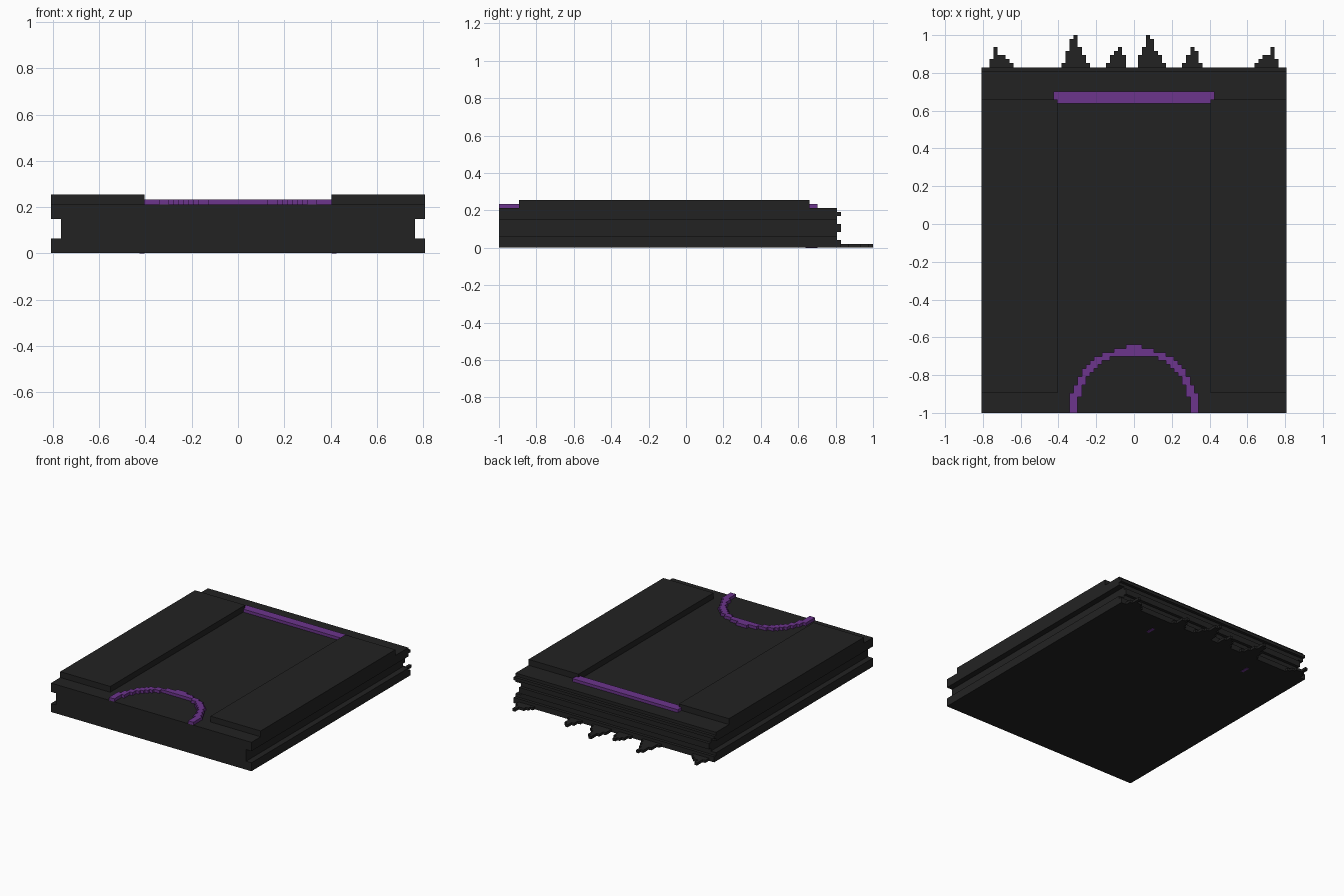
import bpy, bmesh
from mathutils import Matrix, Vector

V = 2 / 94                      # size of one block
BASE = 0.1                      # underside, in blocks, above the thin marks

cube = bpy.data.objects.get("Cube")
if cube:
    bpy.data.objects.remove(cube, do_unlink=True)


def material(name, rgb):
    mat = bpy.data.materials.new(name)
    mat.use_nodes = True
    color = (*rgb, 1)
    mat.diffuse_color = color
    bsdf = next(n for n in mat.node_tree.nodes if n.type == 'BSDF_PRINCIPLED')
    bsdf.inputs["Base Color"].default_value = color
    bsdf.inputs["Roughness"].default_value = 0.8
    return mat


charcoal = material("charcoal", (0.0165, 0.0165, 0.0165))
purple = material("purple", (0.15, 0.035, 0.265))


def blocks(name, boxes, mat):
    """One object from boxes (x0, x1, y0, y1, z0, z1) in blocks; y counts from the front."""
    bm = bmesh.new()
    for x0, x1, y0, y1, z0, z1 in boxes:
        lo = Vector((x0, y0 - 47, z0)) * V
        hi = Vector((x1, y1 - 47, z1)) * V
        size = Matrix.Diagonal((*(hi - lo), 1))
        bmesh.ops.create_cube(bm, size=1, matrix=Matrix.Translation((lo + hi) / 2) @ size)
    mesh = bpy.data.meshes.new(name)
    bm.to_mesh(mesh)
    bm.free()
    mesh.materials.append(mat)
    obj = bpy.data.objects.new(name, mesh)
    bpy.context.collection.objects.link(obj)
    return obj


def both_sides(x0, x1, *rest):
    return [(x0, x1, *rest), (-x1, -x0, *rest)]


# Slab: stacked layers (bottom, top, half width, depth) with side grooves and rear ridges
layers = [(BASE, 2, 38, 86), (2, 3, 38, 85), (3, 4, 36, 85), (4, 6, 36, 86),
          (6, 7, 36, 85), (7, 8, 38, 85), (8, 9, 38, 86), (9, 10, 38, 85)]
blocks("slab", [(-w, w, 0, d, z0, z1) for z0, z1, w, d in layers], charcoal)

# Raised panels along both sides of the top
blocks("side_panels", both_sides(19, 38, 5, 78, 10, 12), charcoal)

# Purple bar across the back of the top
blocks("rear_bar", [(-19, 19, 77, 78, 10, 11), (-20, 20, 78, 80, 10, 11)], purple)

# Purple marks under the bar ends
blocks("underside_marks", both_sides(19, 20, 77, 80, 0, 0.2), purple)

# Stepped purple arch at the front: outer and inner half widths of each row
outer = [16] * 5 + [15, 15, 14, 14, 13, 13, 12, 11, 10, 8, 5, 2]
inner = [14] * 4 + [13, 13, 13, 12, 12, 11, 10, 9, 8, 6, 0, 0, 0]
arch = []
for row, (out, inn) in enumerate(zip(outer, inner)):
    if inn:
        arch += both_sides(inn, out, row, row + 1, 10, 11)
    else:
        arch.append((-out, out, row, row + 1, 10, 11))
blocks("front_arch", arch, purple)

# Jagged spikes lying flat behind the slab: first column and column lengths
end_spike = [2, 5, 3, 3, 2, 1]
spikes = {-36: end_spike, -18: [1, 4, 7, 8, 5, 3, 1], -7: [1, 3, 4, 5, 3],
          1: [3, 5, 8, 7, 4, 3, 1], 12: [1, 3, 5, 4, 1], 30: end_spike[::-1]}
for i, (start, lengths) in enumerate(spikes.items(), 1):
    blocks(f"rear_spike_{i}", [(start + c, start + c + 1, 86, 86 + n, BASE, 1)
                               for c, n in enumerate(lengths)], charcoal)
